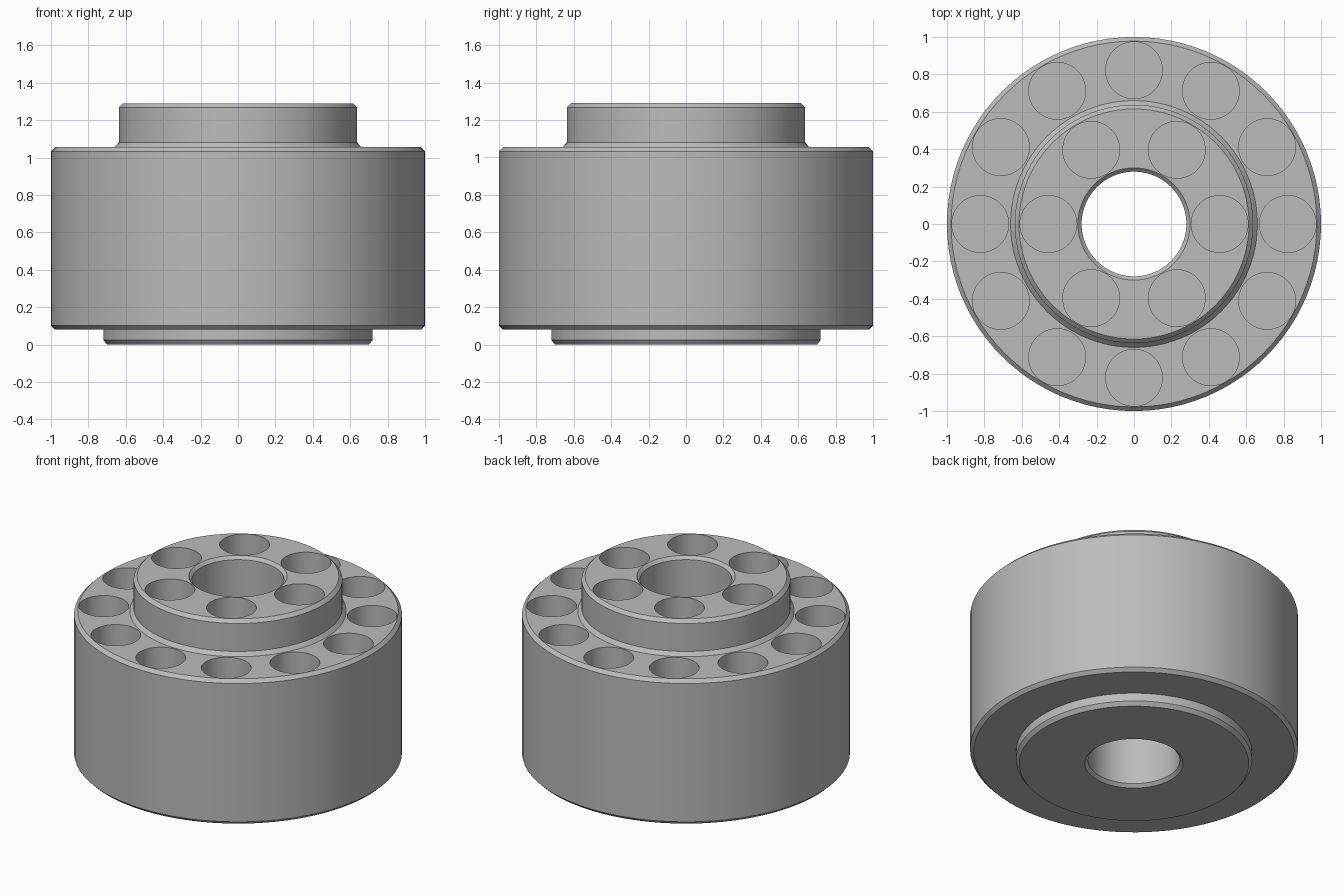
import bpy, bmesh, math
from mathutils import Matrix, Vector

old = bpy.data.objects.get("Cube")
if old:
    bpy.data.objects.remove(old)

SEGMENTS = 96
HOLE_RADIUS = 0.152
HOLE_FLOOR = 0.45

steel = bpy.data.materials.new("grey steel")
steel.use_nodes = True
GREY = (0.5, 0.5, 0.5, 1)
steel.diffuse_color = GREY
steel.node_tree.nodes["Principled BSDF"].inputs["Base Color"].default_value = GREY


def add_object(name, bm):
    bmesh.ops.recalc_face_normals(bm, faces=bm.faces)
    mesh = bpy.data.meshes.new(name)
    bm.to_mesh(mesh)
    bm.free()
    mesh.materials.append(steel)
    obj = bpy.data.objects.new(name, mesh)
    bpy.context.collection.objects.link(obj)
    return obj


def lathe(name, profile):
    """Turn a closed (radius, z) profile around the z axis."""
    bm = bmesh.new()
    verts = [bm.verts.new((r, 0, z)) for r, z in profile]
    edges = [bm.edges.new((v, verts[(i + 1) % len(verts)])) for i, v in enumerate(verts)]
    bmesh.ops.spin(bm, geom=verts + edges, cent=(0, 0, 0), axis=(0, 0, 1),
                   angle=math.tau, steps=SEGMENTS, use_merge=True)
    bmesh.ops.remove_doubles(bm, verts=bm.verts, dist=1e-5)
    return add_object(name, bm)


def ring_of_holes(bm, count, ring_radius, top):
    """Add a circle of cylinders that reach from the hole floor to above the top face."""
    height = top + 0.1 - HOLE_FLOOR
    for i in range(count):
        a = math.tau * i / count
        centre = Vector((ring_radius * math.cos(a), ring_radius * math.sin(a),
                         HOLE_FLOOR + height / 2))
        bmesh.ops.create_cone(bm, cap_ends=True, segments=48, radius1=HOLE_RADIUS,
                              radius2=HOLE_RADIUS, depth=height,
                              matrix=Matrix.Translation(centre))


# Turned body: chamfered bore, base boss, drum and raised hub
body = lathe("cylinder_block", [
    (0.28, 0.02), (0.30, 0.0),
    (0.70, 0.0), (0.72, 0.025), (0.72, 0.08),
    (0.978, 0.08), (1.0, 0.102), (1.0, 1.033), (0.978, 1.055),
    (0.66, 1.055), (0.637, 1.08), (0.637, 1.268), (0.615, 1.29),
    (0.30, 1.29), (0.28, 1.27),
])

# Blind holes in the drum shoulder and in the hub face
bm = bmesh.new()
ring_of_holes(bm, 12, 0.822, 1.055)
ring_of_holes(bm, 6, 0.458, 1.29)
cutter = add_object("hole_cutter", bm)
cutter.hide_render = True

cut = body.modifiers.new("holes", "BOOLEAN")
cut.operation = "DIFFERENCE"
cut.solver = "EXACT"
cut.object = cutter

bpy.ops.object.select_all(action="DESELECT")
body.select_set(True)
bpy.context.view_layer.objects.active = body
bpy.ops.object.modifier_apply(modifier=cut.name)
bpy.data.objects.remove(cutter)

# Smooth round walls with crisp machined edges
bpy.ops.object.shade_smooth_by_angle(angle=math.radians(30))
